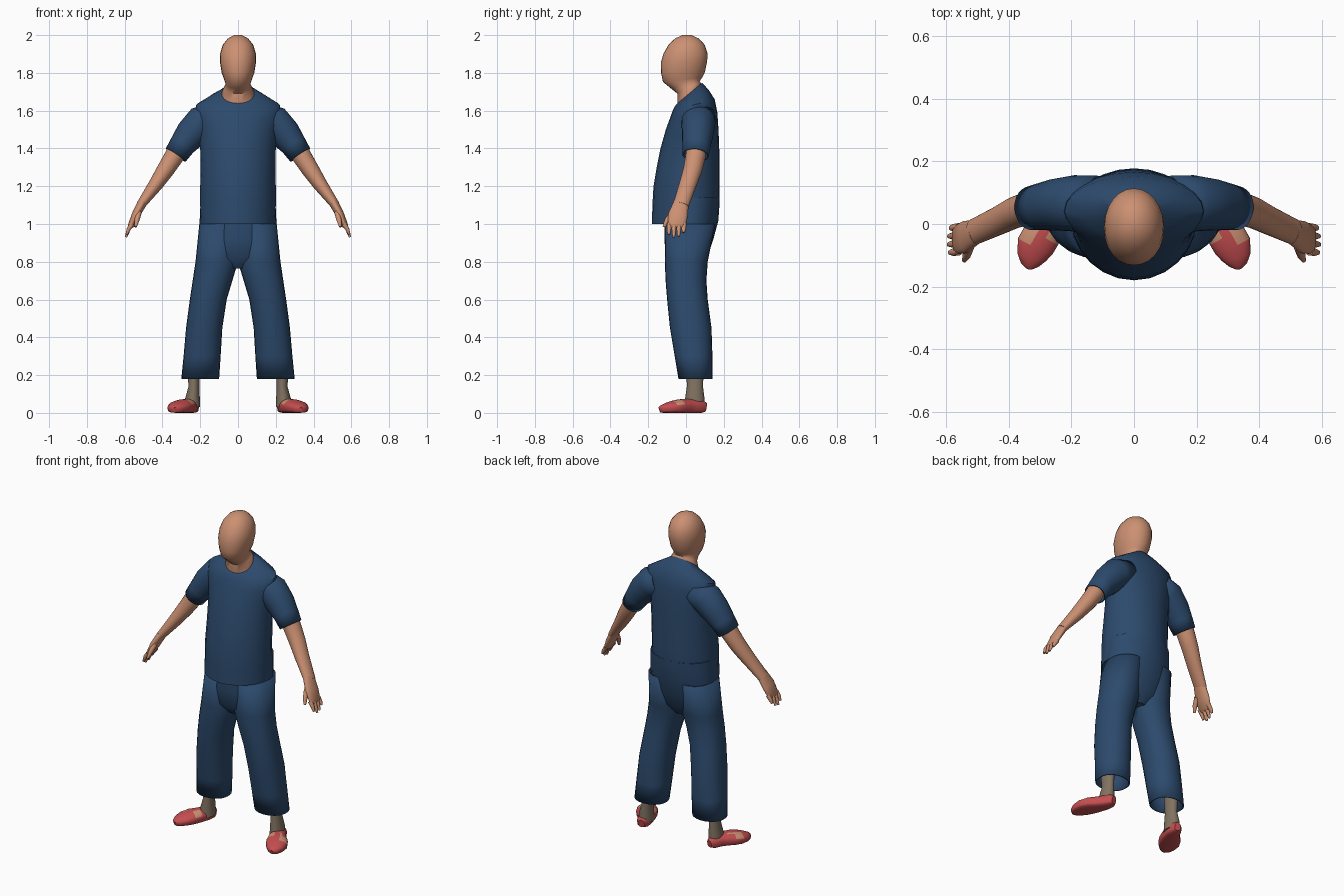
import bpy, bmesh, math
from mathutils import Vector

cube = bpy.data.objects.get("Cube")
if cube:
    bpy.data.objects.remove(cube, do_unlink=True)

SIDES = 24


def material(name, rgb):
    m = bpy.data.materials.new(name)
    m.use_nodes = True
    m.diffuse_color = (*rgb, 1)
    bsdf = next(n for n in m.node_tree.nodes if n.type == 'BSDF_PRINCIPLED')
    bsdf.inputs["Base Color"].default_value = (*rgb, 1)
    return m


SKIN = material("skin", (0.60, 0.28, 0.17))
BLUE = material("blue_cloth", (0.025, 0.068, 0.15))
RED = material("red_slipper", (0.55, 0.075, 0.08))
GREY = material("ankle_grey", (0.22, 0.17, 0.12))


def unit_ring(front=1.0, back=1.0):
    """Superellipse outline; the exponents shape the negative and positive halves."""
    pts = []
    for i in range(SIDES):
        a = math.tau * i / SIDES
        p = back if math.sin(a) > 0 else front
        pts.append((math.cos(a), math.copysign(abs(math.sin(a)) ** p, math.sin(a))))
    return pts


def level_ring(x0, x1, yf, yb, zf, zb=None, front=1.0, back=1.0):
    """Ring from x0 to x1 and yf to yb, tilted from zf in front to zb behind."""
    zb = zf if zb is None else zb
    return [Vector(((x0 + x1) / 2 + u * (x1 - x0) / 2,
                    (yf + yb) / 2 + v * (yb - yf) / 2,
                    (zf + zb) / 2 + v * (zb - zf) / 2)) for u, v in unit_ring(front, back)]


def limb_rings(path, side, **shape):
    """Rings square to a path of (x, y, z, radius across, radius along side)."""
    pts = [Vector(p[:3]) for p in path]
    rings = []
    for i, p in enumerate(path):
        t = (pts[min(i + 1, len(pts) - 1)] - pts[max(i - 1, 0)]).normalized()
        b = Vector(side)
        b = (b - t * b.dot(t)).normalized()
        a = t.cross(b)
        rings.append([pts[i] + a * u * p[3] + b * v * p[4] for u, v in unit_ring(**shape)])
    return rings


def loft(name, rings, mats, caps=True, mirror=False, thick=0, rule=None):
    bm = bmesh.new()
    loops = [[bm.verts.new(v) for v in r] for r in rings]
    for lo, hi in zip(loops, loops[1:]):
        for i in range(SIDES):
            j = (i + 1) % SIDES
            bm.faces.new((lo[i], lo[j], hi[j], hi[i]))
    if caps:
        bm.faces.new(loops[0])
        bm.faces.new(loops[-1])
    bmesh.ops.recalc_face_normals(bm, faces=bm.faces)
    if rule:
        for f in bm.faces:
            f.material_index = rule(f)
    me = bpy.data.meshes.new(name)
    bm.to_mesh(me)
    bm.free()
    for m in mats:
        me.materials.append(m)
    ob = bpy.data.objects.new(name, me)
    bpy.context.collection.objects.link(ob)
    bpy.ops.object.select_all(action='DESELECT')
    ob.select_set(True)
    bpy.context.view_layer.objects.active = ob
    bpy.ops.object.shade_smooth_by_angle(angle=math.radians(45))
    if thick:
        s = ob.modifiers.new("Thickness", 'SOLIDIFY')
        s.thickness = thick
        s.offset = -1
    if mirror:
        ob.modifiers.new("Mirror", 'MIRROR')
    return ob


# Shirt body, rising to a tilted scoop neckline: half width, front, back, heights
shirt = [(.198, -.18, .165, 1.0, 1.0), (.20, -.178, .178, 1.1, 1.1),
         (.20, -.172, .178, 1.2, 1.2), (.198, -.155, .177, 1.3, 1.3),
         (.20, -.135, .176, 1.4, 1.4), (.21, -.107, .172, 1.5, 1.5),
         (.228, -.085, .166, 1.56, 1.59), (.222, -.07, .152, 1.60, 1.66),
         (.155, -.06, .12, 1.622, 1.71), (.09, -.05, .085, 1.635, 1.748)]
loft("shirt", [level_ring(-w, w, *r, front=1.15) for w, *r in shirt], [BLUE])

# Sleeves
sleeve = [(.12, .065, 1.57, .075, .09), (.19, .066, 1.535, .094, .09),
          (.25, .062, 1.475, .084, .083), (.293, .056, 1.42, .07, .076),
          (.33, .05, 1.365, .063, .07)]
loft("sleeve", limb_rings(sleeve, (0, 1, 0)), [BLUE], mirror=True, caps=False, thick=.008)

# Neck and head
head = [(.084, -.04, .08, 1.61, 1.72), (.086, -.046, .08, 1.642, 1.745),
        (.074, -.045, .072, 1.69, 1.755), (.066, -.08, .078, 1.718, 1.765),
        (.073, -.122, .085, 1.752, 1.775), (.086, -.132, .099, 1.80, 1.80),
        (.096, -.132, .112, 1.86, 1.86), (.094, -.118, .114, 1.905, 1.905),
        (.08, -.092, .098, 1.95, 1.95), (.054, -.058, .068, 1.982, 1.982),
        (.02, -.02, .03, 2.0, 2.0)]
loft("head", [level_ring(-w, w, *r, front=.9) for w, *r in head], [SKIN])

# Trouser seat
seat = [(.197, -.11, .178, 1.14), (.203, -.115, .172, 1.02), (.208, -.115, .145, .92),
        (.18, -.105, .112, .82), (.06, -.06, .07, .765)]
loft("trouser_seat", [level_ring(-w, w, *r) for w, *r in seat], [BLUE])

# Trouser legs, open at the cuff
leg = [(.0, .205, -.11, .155, 1.0), (.0, .225, -.112, .115, .8), (.03, .24, -.108, .108, .7),
       (.06, .255, -.1, .115, .6), (.083, .275, -.085, .135, .45),
       (.092, .288, -.06, .14, .3), (.1, .3, -.04, .14, .18)]
loft("trouser_leg", [level_ring(*r, front=.85, back=.85) for r in leg], [BLUE],
     caps=False, mirror=True, thick=.008)

# Bare arms
arm = [(.295, .06, 1.45, .05, .052), (.34, .05, 1.355, .051, .053),
       (.385, .035, 1.285, .046, .05), (.435, .01, 1.21, .038, .046),
       (.515, -.027, 1.10, .024, .042)]
loft("arm", limb_rings(arm, (0, 1, 0)), [SKIN], mirror=True)

# Hands, with fingers spread along y and a thumb in front
palm = [(.505, -.025, 1.115, .025, .04), (.54, -.042, 1.05, .022, .052),
        (.568, -.05, .99, .016, .047), (.572, -.05, .98, .008, .04)]
loft("palm", limb_rings(palm, (0, 1, 0)), [SKIN], mirror=True)
for i, drop in enumerate((.045, .06, .055, .035)):
    y = -.088 + i * .026
    finger = [(.56, y, 1.0, .013, .013), (.578, y - .002, .975, .011, .012),
              (.578 + drop * .25, y - .003, .99 - drop, .006, .007)]
    loft(f"finger_{i + 1}", limb_rings(finger, (0, 1, 0)), [SKIN], mirror=True)
thumb = [(.525, -.07, 1.06, .015, .017), (.535, -.1, 1.02, .013, .014),
         (.543, -.116, .985, .007, .008)]
loft("thumb", limb_rings(thumb, (0, 1, 0)), [SKIN], mirror=True)

# Ankles
ankle = [(.2, .275, -.005, .095, .03), (.202, .28, -.005, .098, .075),
         (.205, .262, .005, .09, .14), (.2, .27, .0, .095, .26)]
loft("ankle", [level_ring(*r) for r in ankle], [GREY], mirror=True)


# Slippers, with skin showing beside the central strap
def slipper_rule(f):
    c = f.calc_center_median()
    strap = abs(f.normal.x) < .2
    return int(-.07 < c.y < -.005 and c.z > .045 and not strap)


foot = [(.235, .105, .03, .018, .024), (.24, .085, .034, .034, .034),
        (.25, .045, .037, .042, .037), (.272, .0, .037, .052, .037),
        (.295, -.035, .036, .061, .036), (.315, -.07, .032, .061, .032),
        (.327, -.105, .026, .048, .026), (.332, -.13, .02, .03, .02),
        (.333, -.141, .016, .012, .014)]
loft("slipper", limb_rings(foot, (0, 0, 1), front=.35), [RED, SKIN],
     mirror=True, rule=slipper_rule)
